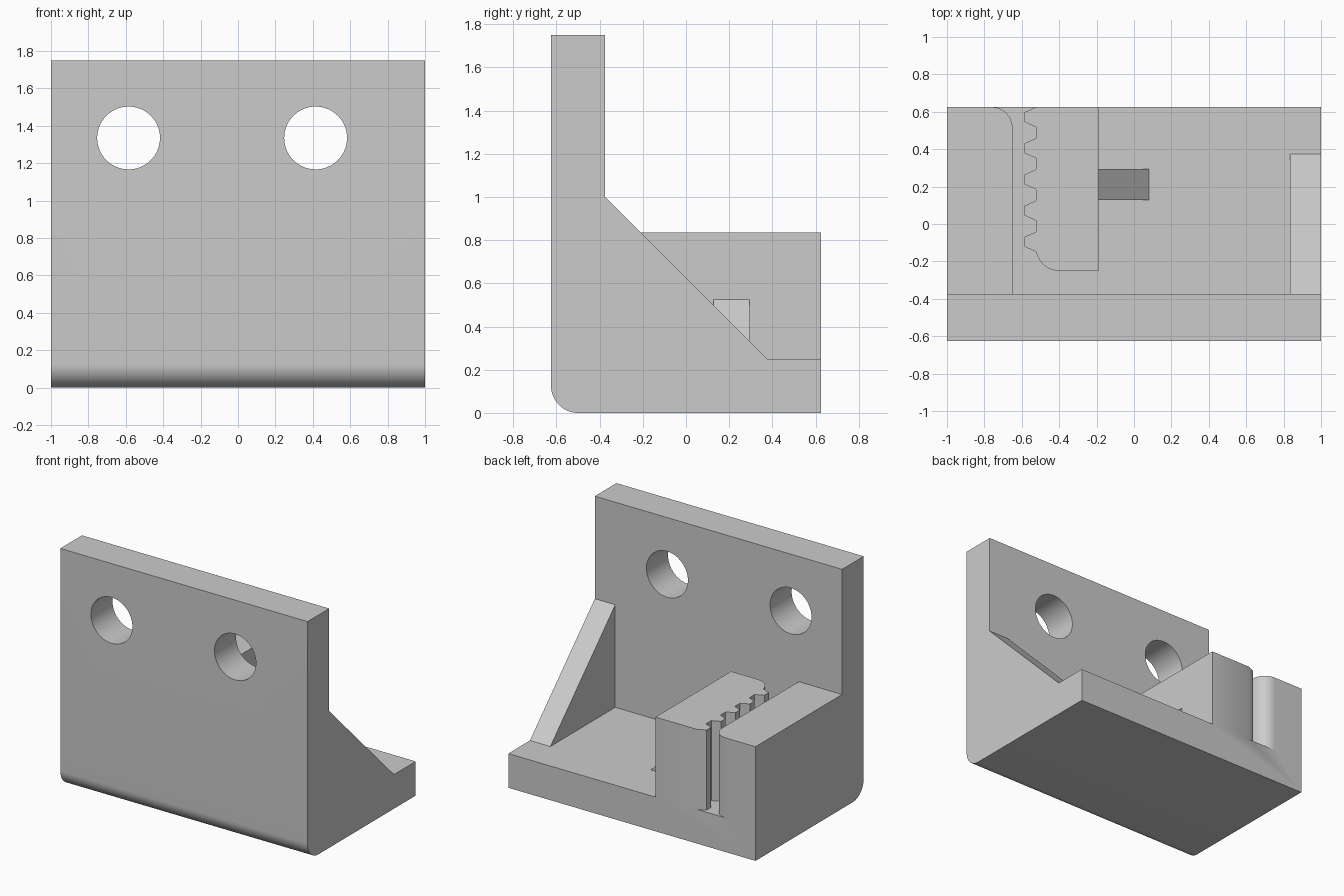
import bpy
import bmesh
from math import sin, cos, pi, radians
from mathutils import Vector

cube = bpy.data.objects.get("Cube")
if cube:
    bpy.data.objects.remove(cube, do_unlink=True)

grey = bpy.data.materials.new("plain grey")
grey.use_nodes = True
grey.diffuse_color = (0.6, 0.6, 0.6, 1)
grey.node_tree.nodes["Principled BSDF"].inputs["Base Color"].default_value = (0.6, 0.6, 0.6, 1)


def arc(cx, cy, r, start, end, steps=16):
    """Points along a circular arc, angles in degrees."""
    angles = [radians(start + (end - start) * i / steps) for i in range(steps + 1)]
    return [(cx + r * cos(a), cy + r * sin(a)) for a in angles]


def prism(name, outline, axis, low, high):
    """Extrude a 2D outline along one axis; the outline uses the other two in order."""
    def place(p):
        co = list(p)
        co.insert("xyz".index(axis), low)
        return co
    bm = bmesh.new()
    face = bm.faces.new([bm.verts.new(place(p)) for p in outline])
    moved = bmesh.ops.extrude_face_region(bm, geom=[face])["geom"]
    step = Vector((0, 0, 0))
    step["xyz".index(axis)] = high - low
    bmesh.ops.translate(bm, vec=step, verts=[g for g in moved if isinstance(g, bmesh.types.BMVert)])
    bmesh.ops.recalc_face_normals(bm, faces=bm.faces)
    mesh = bpy.data.meshes.new(name)
    bm.to_mesh(mesh)
    bm.free()
    mesh.materials.append(grey)
    obj = bpy.data.objects.new(name, mesh)
    bpy.context.collection.objects.link(obj)
    return obj


def combine(target, part, operation):
    """Join or cut a part into the target and discard the part."""
    mod = target.modifiers.new(part.name, "BOOLEAN")
    mod.operation = operation
    mod.solver = "EXACT"
    mod.object = part
    bpy.context.view_layer.objects.active = target
    bpy.ops.object.modifier_apply(modifier=mod.name)
    bpy.data.objects.remove(part, do_unlink=True)


wall_front, wall_back, back = -0.625, -0.375, 0.625
floor, block_top = 0.25, 0.835

# L-shaped wall and base with a rounded lower front edge
bracket = prism("belt_clamp_bracket",
                arc(wall_front + 0.125, 0.125, 0.125, 180, 270)
                + [(back, 0), (back, floor), (wall_back, floor), (wall_back, 1.75), (wall_front, 1.75)],
                "x", -1, 1)

# Diagonal brace at the left end
brace = prism("brace", [(-0.45, 0.2), (0.375, 0.2), (0.375, floor), (wall_back, 1.0), (-0.45, 1.0)],
              "x", 0.835, 1)

# Plain clamp block with a rounded slot entrance
plain_block = prism("plain_block",
                    [(-1, -0.45), (-0.65, -0.45)] + arc(-0.76, back - 0.11, 0.11, 0, 90) + [(-1, back)],
                    "z", 0.1, block_top)

# Toothed clamp block: a rounded inner corner, then a row of teeth along the slot
root, tip = -0.525, -0.585
teeth = []
for i in range(5):
    y = -0.095 + i / 6
    teeth += [(root, y - 0.053), (tip, y - 0.026), (tip, y + 0.026), (root, min(y + 0.053, back))]
teeth[-1] = (root, back)
corner = arc(-0.40, -0.125, 0.125, 270, 190, 14)
toothed_block = prism("toothed_block", [(-0.19, back), (-0.19, -0.25)] + corner + teeth,
                      "z", 0.1, block_top)

# Small sloped buttress behind the toothed block
buttress = prism("buttress", [(-0.25, 0.2), (0.08, 0.2), (0.08, floor), (-0.19, 0.525), (-0.25, 0.525)],
                 "y", 0.128, 0.293)

for part in (brace, plain_block, toothed_block, buttress):
    combine(bracket, part, "UNION")

# Two bolt holes through the wall
for x in (-0.585, 0.415):
    hole = prism("bolt_hole", arc(x, 1.335, 0.168, 0, 360, 64)[:-1], "y", -0.8, -0.3)
    combine(bracket, hole, "DIFFERENCE")

# Clean flat faces, smooth curves
bm = bmesh.new()
bm.from_mesh(bracket.data)
bmesh.ops.remove_doubles(bm, verts=bm.verts, dist=0.0002)
bmesh.ops.dissolve_limit(bm, angle_limit=radians(0.5), verts=bm.verts, edges=bm.edges)
bm.to_mesh(bracket.data)
bm.free()
bpy.ops.object.select_all(action="DESELECT")
bracket.select_set(True)
bpy.context.view_layer.objects.active = bracket
bpy.ops.object.shade_smooth_by_angle(angle=radians(25))
